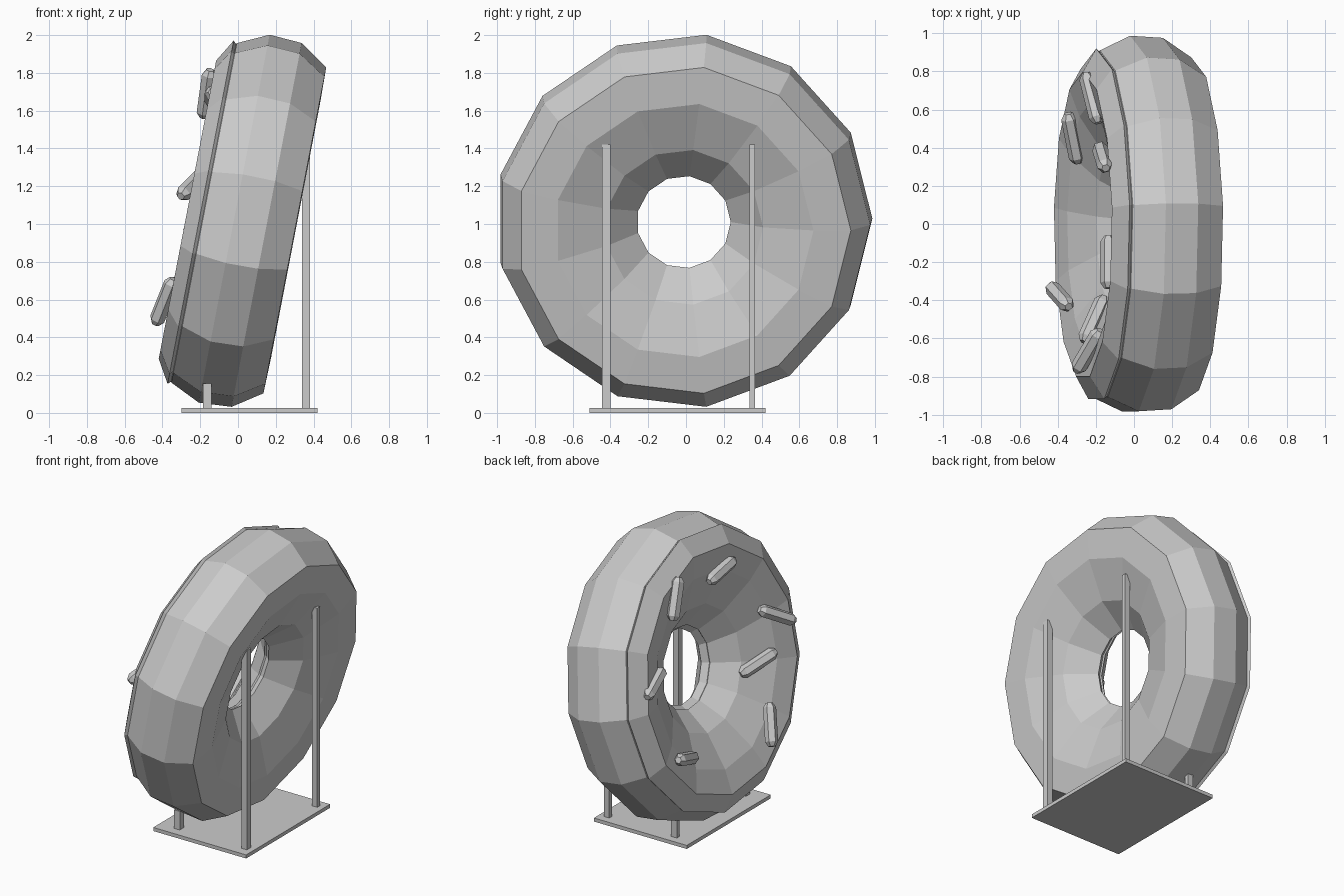
import bpy, bmesh, math
from mathutils import Matrix, Vector

cube = bpy.data.objects.get("Cube")
if cube:
    bpy.data.objects.remove(cube, do_unlink=True)

grey = bpy.data.materials.new("plain_grey")
grey.use_nodes = True
grey.diffuse_color = (0.6, 0.6, 0.6, 1)
grey.node_tree.nodes["Principled BSDF"].inputs["Base Color"].default_value = (0.6, 0.6, 0.6, 1)


def finish(bm, name, matrix=Matrix()):
    bmesh.ops.recalc_face_normals(bm, faces=bm.faces)
    mesh = bpy.data.meshes.new(name)
    bm.to_mesh(mesh)
    bm.free()
    mesh.materials.append(grey)
    obj = bpy.data.objects.new(name, mesh)
    obj.matrix_world = matrix
    bpy.context.scene.collection.objects.link(obj)
    return obj


def lathe(name, profile, sides, matrix, closed):
    """Turn (along, radius) points around the local x axis."""
    bm = bmesh.new()
    rings = []
    for along, radius in profile:
        angles = [math.tau * k / sides for k in range(sides)]
        rings.append([bm.verts.new((along, radius * math.cos(t), radius * math.sin(t)))
                      for t in angles])
    pairs = list(zip(rings, rings[1:]))
    if closed:
        pairs.append((rings[-1], rings[0]))
    else:
        bm.faces.new(rings[0])
        bm.faces.new(rings[-1])
    for a, b in pairs:
        for k in range(sides):
            n = (k + 1) % sides
            bm.faces.new((a[k], a[n], b[n], b[k]))
    return finish(bm, name, matrix)


def box(name, low, high):
    low, high = Vector(low), Vector(high)
    bm = bmesh.new()
    bmesh.ops.create_cube(bm, size=1)
    bmesh.ops.scale(bm, vec=high - low, verts=bm.verts)
    bmesh.ops.translate(bm, vec=(low + high) / 2, verts=bm.verts)
    return finish(bm, name)


# Leaning ring of dough
lean = Matrix.Translation((0.022, -0.012, 1.02)) @ Matrix.Rotation(math.radians(10.9), 4, 'Y')
dough = [(0.284, 0.885), (0.132, 0.988), (-0.043, 0.999), (-0.205, 0.922),
         (-0.265, 0.79), (-0.22, 0.64), (-0.1, 0.43), (0.0, 0.29),
         (0.05, 0.249), (0.2, 0.42), (0.288, 0.687)]
lathe("dough_ring", dough, 13, lean, True)

# Icing shell with a small lip, thinning out inside the hole
icing = [(-0.224, 0.932), (-0.295, 0.81), (-0.255, 0.65), (-0.14, 0.42), (0.0, 0.275),
         (0.02, 0.29), (-0.09, 0.44), (-0.2, 0.65), (-0.25, 0.78), (-0.19, 0.90)]
lathe("icing", icing, 13, lean, True)

# Sprinkles: centre and direction
sprinkle = [(-0.14, 0.022), (-0.11, 0.042), (0.11, 0.042), (0.14, 0.022)]
placements = [
    ((-0.165, 0.35, 1.69), (0.03, -0.1, 0.22)),
    ((-0.135, -0.2, 1.67), (0, -0.2, 0.04)),
    ((-0.24, -0.665, 1.21), (-0.1, -0.17, -0.1)),
    ((-0.21, -0.5, 0.93), (-0.09, -0.2, 0.085)),
    ((-0.39, -0.38, 0.59), (0.08, -0.09, 0.2)),
    ((-0.22, 0.66, 1.23), (0.05, -0.2, 0.06)),
    ((-0.32, 0.45, 0.65), (0.04, -0.2, -0.07)),
]
for i, (centre, direction) in enumerate(placements):
    turn = Vector(direction).to_track_quat('X', 'Z').to_matrix().to_4x4()
    lathe(f"sprinkle_{i + 1}", sprinkle, 6, Matrix.Translation(centre) @ turn, False)

# Stand: base plate, two tall posts behind and two short ones in front
box("base_plate", (-0.3, -0.51, 0), (0.42, 0.42, 0.025))
for side, y0, y1 in (("right", -0.445, -0.4), ("left", 0.335, 0.365)):
    box(f"tall_post_{side}", (0.34, y0, 0.02), (0.38, y1, 1.42))
    box(f"short_post_{side}", (-0.185, y0, 0.02), (-0.14, y1, 0.155))
